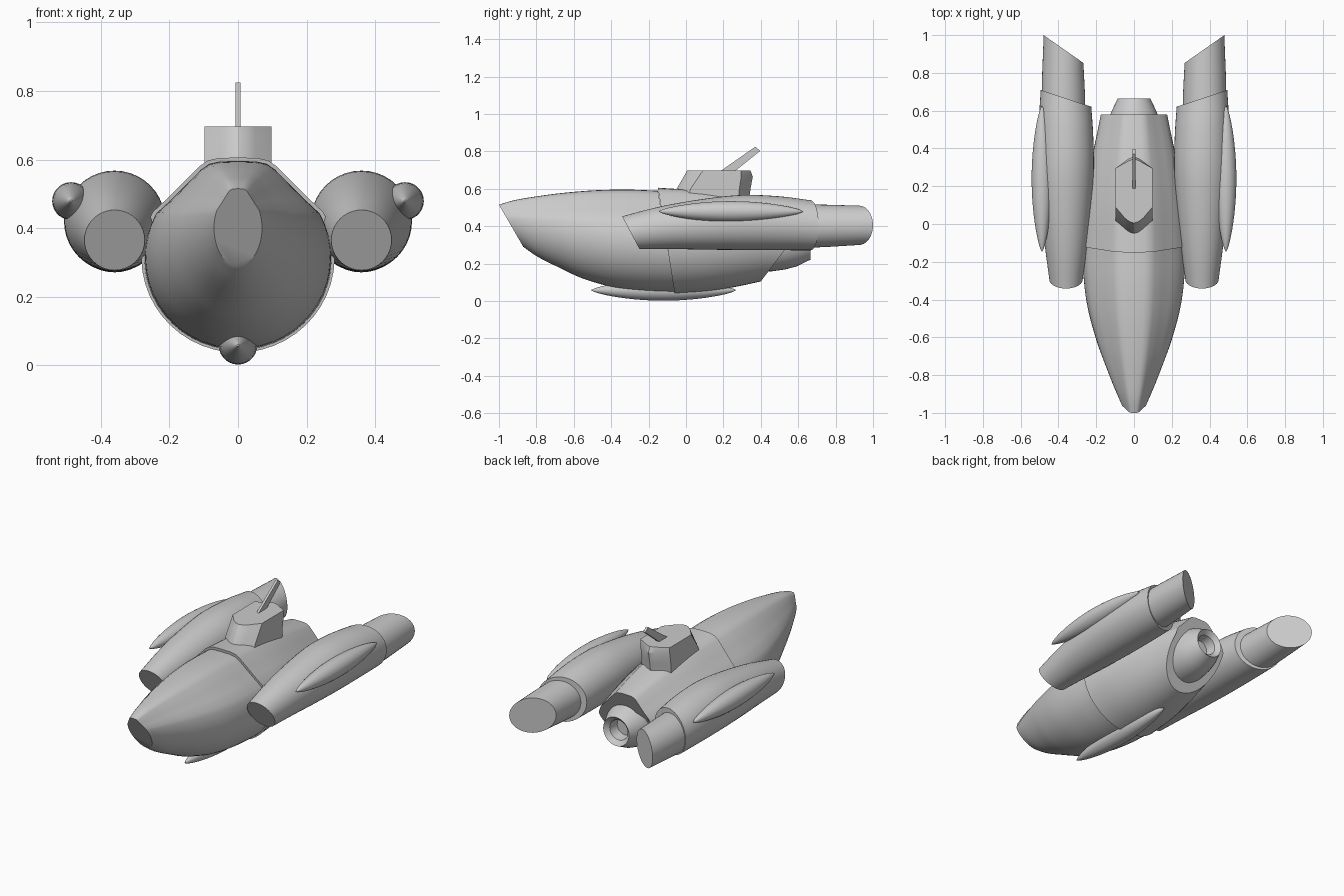
import bpy, bmesh, math
from mathutils import Vector

if "Cube" in bpy.data.objects:
    bpy.data.objects.remove(bpy.data.objects["Cube"], do_unlink=True)

grey = bpy.data.materials.new("hull_grey")
grey.use_nodes = True
grey.diffuse_color = (0.6, 0.6, 0.6, 1)
grey.node_tree.nodes["Principled BSDF"].inputs["Base Color"].default_value = (0.6, 0.6, 0.6, 1)


def loft(name, rings, mirror=False, angle=30):
    """Skin a list of equal closed rings and cap both ends."""
    bm = bmesh.new()
    rows = [[bm.verts.new(p) for p in ring] for ring in rings]
    for a, b in zip(rows, rows[1:]):
        for i in range(len(a)):
            j = (i + 1) % len(a)
            bm.faces.new((a[i], a[j], b[j], b[i]))
    bm.faces.new(rows[0][::-1])
    bm.faces.new(rows[-1])
    bmesh.ops.recalc_face_normals(bm, faces=bm.faces)
    mesh = bpy.data.meshes.new(name)
    bm.to_mesh(mesh)
    bm.free()
    mesh.materials.append(grey)
    obj = bpy.data.objects.new(name, mesh)
    bpy.context.collection.objects.link(obj)
    bpy.ops.object.select_all(action="DESELECT")
    obj.select_set(True)
    bpy.context.view_layer.objects.active = obj
    bpy.ops.object.shade_smooth_by_angle(angle=math.radians(angle))
    if mirror:
        obj.modifiers.new("mirror", "MIRROR")
    return obj


def smooth_keys(keys, steps=5):
    """Catmull-Rom resampling of key rows."""
    k = [Vector(row) for row in keys]
    k = [2 * k[0] - k[1]] + k + [2 * k[-1] - k[-2]]
    out = []
    for a, b, c, d in zip(k, k[1:], k[2:], k[3:]):
        for s in range(steps):
            t = s / steps
            out.append(b + (c - a) * t / 2 + (a - 2.5 * b + 2 * c - d / 2) * t * t
                       + (1.5 * (b - c) + (d - a) / 2) * t ** 3)
    return out + [k[-2]]


def hull_ring(y_top, y_low, z_top, z_low, width, knee):
    """Flat roof, sloping shoulders and a round belly."""
    half = [(0, 1), (0.2, 0.997), (0.31, 0.985), (0.4, 0.955), (0.56, 0.875), (0.72, 0.795)]
    for i in range(17):
        a = math.radians(28 - 118 * i / 16)
        half.append((math.cos(a), 0.49 + 0.49 * math.sin(a)))
    half[-1] = (0, 0)
    outline = half + [(-u, v) for u, v in half[-2:0:-1]]
    ring = []
    for u, v in outline:
        y = y_low + (y_top - y_low) * min(1, v / knee)
        ring.append((u * width, y, z_low + v * (z_top - z_low)))
    return ring


def circle_ring(x, y, z, r, lean_x=0, lean_z=0, sides=40):
    """Circle across y, with its plane sheared by the leans."""
    ring = []
    for i in range(sides):
        a = math.tau * i / sides
        dx, dz = r * math.cos(a), r * math.sin(a)
        ring.append((x + dx, y + dx * lean_x + dz * lean_z, z + dz))
    return ring


# Front hull: top y, low y, top z, low z, half width, knee
front_keys = [
    (-1.0, -0.87, 0.515, 0.29, 0.07, 1),
    (-0.915, -0.79, 0.54, 0.235, 0.108, 1),
    (-0.79, -0.67, 0.561, 0.175, 0.157, 1),
    (-0.66, -0.55, 0.578, 0.12, 0.202, 1),
    (-0.49, -0.385, 0.592, 0.073, 0.247, 1),
    (-0.32, -0.22, 0.596, 0.052, 0.268, 1),
    (-0.15, -0.06, 0.59, 0.045, 0.273, 1)]
loft("front_hull", [hull_ring(*k) for k in smooth_keys(front_keys)])

# Rear hull, slightly larger at the seam, with a raked stern
rear_keys = [
    (-0.15, -0.06, 0.606, 0.037, 0.282, 1),
    (0.1, 0.1, 0.588, 0.05, 0.268, 0.9),
    (0.32, 0.26, 0.555, 0.075, 0.235, 0.75),
    (0.58, 0.4, 0.5, 0.105, 0.18, 0.6)]
loft("rear_hull", [hull_ring(*k) for k in smooth_keys(rear_keys)])

# Tail nozzle with a bevelled mouth and a recess
nozzle = [(0.38, 0.15), (0.46, 0.148), (0.53, 0.138), (0.59, 0.122), (0.665, 0.086),
          (0.64, 0.06), (0.58, 0.052)]
loft("tail_nozzle", [circle_ring(0, y, 0.307, r) for y, r in nozzle])

# Side engine: y, z, radius, lean across x, lean over z
engine_keys = [
    (-0.295, 0.365, 0.088, 0, -0.53),
    (-0.1, 0.392, 0.114, 0, -0.3),
    (0.1, 0.41, 0.135, 0, -0.1),
    (0.3, 0.42, 0.147, 0.05, 0),
    (0.5, 0.416, 0.144, 0.2, 0),
    (0.665, 0.405, 0.134, 0.33, 0)]
loft("side_engine", [circle_ring(0.36, y, z, r, lx, lz)
                     for y, z, r, lx, lz in smooth_keys(engine_keys)], mirror=True)

# Exhaust tube with a raked end
tube = [(0.6, 0.4, 0.117, 0.33), (0.75, 0.402, 0.113, 0.45), (0.926, 0.405, 0.105, 0.7)]
loft("exhaust_tube", [circle_ring(0.373, y, z, r, lean) for y, z, r, lean in tube], mirror=True)


def spindle(name, x, y, z, r, length, mirror=False):
    """Slim pod, pointed at the front and rounder at the back."""
    rings = []
    for i in range(25):
        t = 0.5 - 0.5 * math.cos(math.pi * i / 24)
        radius = r * max(0.01, math.sin(math.pi * t)) ** 0.65
        rings.append(circle_ring(x, y + (t - 0.5) * length, z, radius, sides=28))
    loft(name, rings, mirror, angle=50)


spindle("side_pod", 0.487, 0.24, 0.479, 0.055, 0.77, mirror=True)
spindle("belly_keel", 0, -0.12, 0.058, 0.056, 0.77)


# Turret: tapered prow, straight sides, pointed back
def turret_ring(z, tip, shoulder, back, tail):
    half = [(0, tip), (0.025, tip + 0.008), (0.05, tip + 0.028),
            (0.098, shoulder), (0.098, back), (0.03, tail - 0.012), (0, tail)]
    return [(x, y, z) for x, y in half + [(-x, y) for x, y in half[-2:0:-1]]]


loft("turret", [turret_ring(0.53, -0.07, 0.0, 0.28, 0.335),
                turret_ring(0.6, -0.05, 0.025, 0.285, 0.345),
                turret_ring(0.665, -0.012, 0.068, 0.295, 0.357),
                turret_ring(0.697, 0.005, 0.09, 0.295, 0.345)], angle=25)

# Swept antenna fin
fin = [(0.17, 0.685), (0.37, 0.825), (0.397, 0.803), (0.25, 0.685)]
loft("antenna_fin", [[(x, y, z) for y, z in fin] for x in (-0.007, 0.007)])
